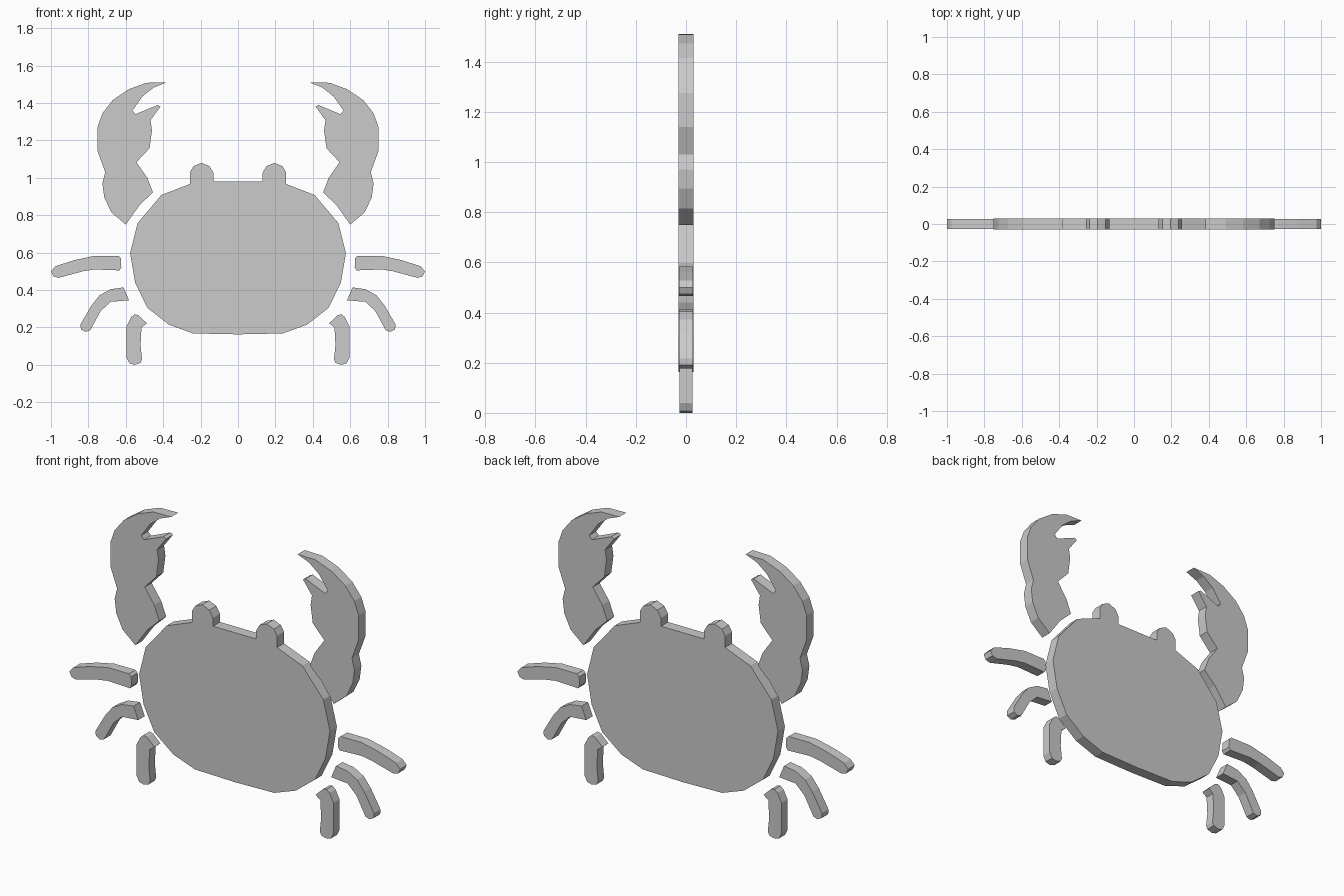
import bpy, bmesh


def plate(name, outline, half):
    """Extrude an x-z outline symmetrically about y = 0."""
    bm = bmesh.new()
    face = bm.faces.new([bm.verts.new((x, -half, z)) for x, z in outline])
    ext = bmesh.ops.extrude_face_region(bm, geom=[face], use_keep_orig=True)
    moved = [v for v in ext["geom"] if isinstance(v, bmesh.types.BMVert)]
    bmesh.ops.translate(bm, verts=moved, vec=(0, 2 * half, 0))
    bmesh.ops.recalc_face_normals(bm, faces=bm.faces)
    mesh = bpy.data.meshes.new(name)
    bm.to_mesh(mesh)
    bm.free()
    obj = bpy.data.objects.new(name, mesh)
    bpy.context.collection.objects.link(obj)
    return obj


def flip(outline):
    return [(-x, z) for x, z in reversed(outline)]


# Shell with eye stalks: right half, bottom to top
shell = [(0.24, 0.168), (0.37, 0.215), (0.485, 0.305), (0.55, 0.44),
         (0.577, 0.597), (0.537, 0.757), (0.41, 0.908), (0.257, 0.967),
         (0.257, 1.03), (0.238, 1.062), (0.195, 1.08), (0.152, 1.062),
         (0.13, 1.025), (0.13, 0.98)]
plate("shell", [(0, 0.163)] + shell + flip(shell), 0.03)

# Pincer arm
claw = [(0.382, 1.51), (0.49, 1.508), (0.585, 1.473), (0.67, 1.415),
        (0.725, 1.345), (0.75, 1.275), (0.75, 1.14), (0.71, 1.03),
        (0.725, 0.97), (0.715, 0.895), (0.677, 0.815), (0.6, 0.75),
        (0.527, 0.853), (0.455, 0.922), (0.485, 1.0), (0.543, 1.083),
        (0.473, 1.158), (0.46, 1.254), (0.468, 1.308), (0.414, 1.381),
        (0.43, 1.389), (0.548, 1.34), (0.564, 1.36), (0.51, 1.436),
        (0.45, 1.483)]

# Three walking legs
upper_leg = [(0.626, 0.57), (0.64, 0.583), (0.767, 0.583), (0.874, 0.56),
             (0.976, 0.527), (1.0, 0.5), (0.987, 0.473), (0.96, 0.465),
             (0.83, 0.5), (0.767, 0.51), (0.634, 0.505), (0.624, 0.52)]
middle_leg = [(0.612, 0.414), (0.682, 0.404), (0.74, 0.372), (0.783, 0.318),
              (0.842, 0.217), (0.84, 0.19), (0.815, 0.176), (0.79, 0.185),
              (0.735, 0.286), (0.682, 0.337), (0.583, 0.345)]
lower_leg = [(0.487, 0.222), (0.532, 0.265), (0.553, 0.27), (0.572, 0.254),
             (0.596, 0.206), (0.596, 0.04), (0.58, 0.008), (0.553, 0.0),
             (0.521, 0.01), (0.513, 0.03), (0.521, 0.104), (0.516, 0.2)]

# Both sides
for name, outline, half in (("claw", claw, 0.03),
                            ("upper_leg", upper_leg, 0.028),
                            ("middle_leg", middle_leg, 0.028),
                            ("lower_leg", lower_leg, 0.026)):
    plate(name + "_right", outline, half)
    plate(name + "_left", flip(outline), half)
